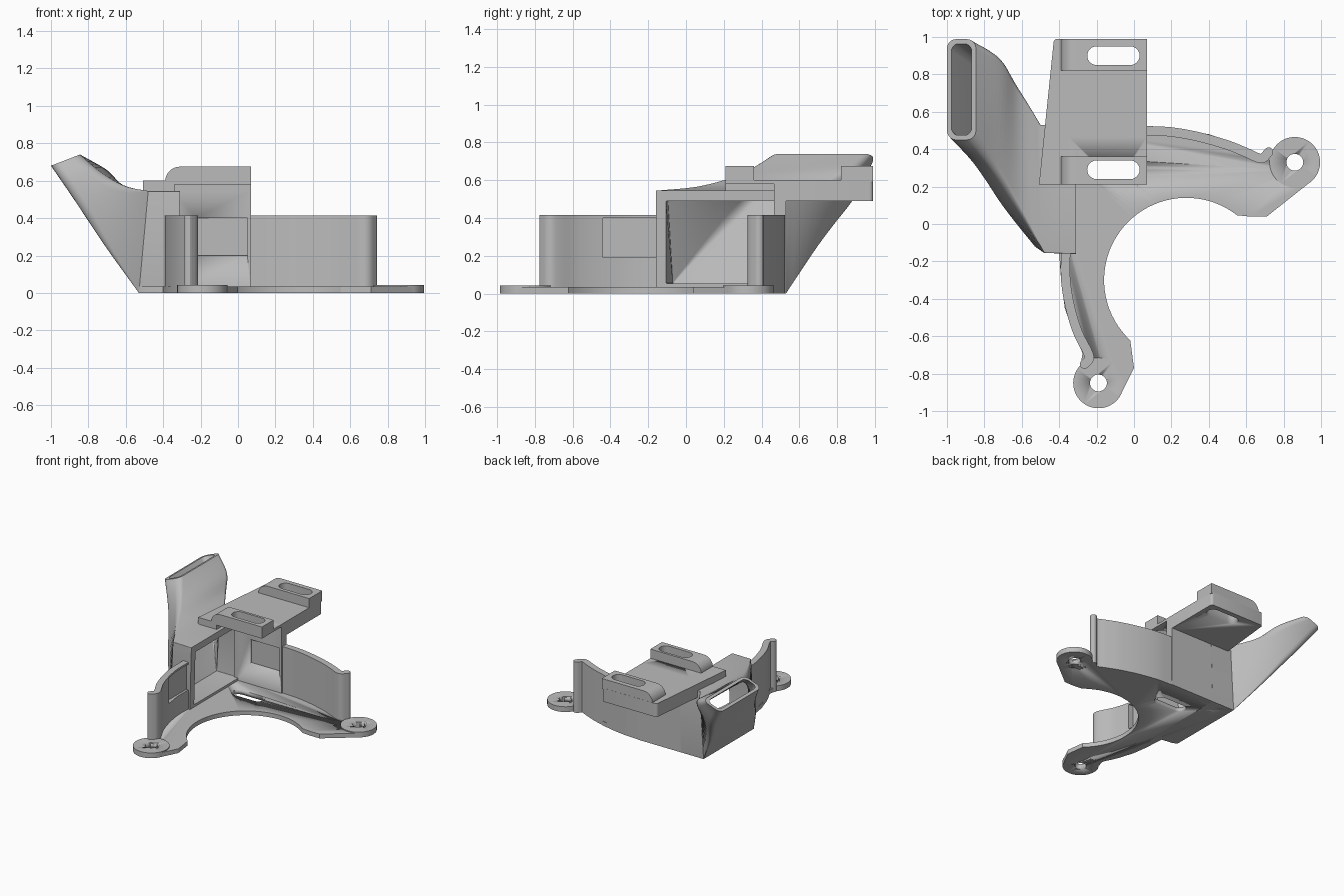
import bpy, bmesh, math
from mathutils import Vector

if "Cube" in bpy.data.objects:
    bpy.data.objects.remove(bpy.data.objects["Cube"])

grey = bpy.data.materials.new("plain grey")
grey.diffuse_color = (0.5, 0.5, 0.5, 1)
grey.use_nodes = True
grey.node_tree.nodes["Principled BSDF"].inputs["Base Color"].default_value = grey.diffuse_color


def make(name, bm):
    bmesh.ops.recalc_face_normals(bm, faces=bm.faces)
    me = bpy.data.meshes.new(name)
    bm.to_mesh(me)
    bm.free()
    ob = bpy.data.objects.new(name, me)
    bpy.context.collection.objects.link(ob)
    me.materials.append(grey)
    bpy.context.view_layer.objects.active = ob
    bpy.ops.object.select_all(action='DESELECT')
    ob.select_set(True)
    bpy.ops.object.shade_smooth_by_angle(angle=math.radians(30))
    return ob


def prism(name, pts, lo, hi, axis='z'):
    """Extrude an outline along z, or an (x, z) outline along y."""
    bm = bmesh.new()
    def put(p, h):
        return bm.verts.new((p[0], p[1], h) if axis == 'z' else (p[0], h, p[1]))
    a = [put(p, lo) for p in pts]
    b = [put(p, hi) for p in pts]
    bm.faces.new(a)
    bm.faces.new(b)
    for i in range(len(a)):
        j = (i + 1) % len(a)
        bm.faces.new((a[i], a[j], b[j], b[i]))
    return make(name, bm)


def box(name, x0, x1, y0, y1, z0, z1):
    return prism(name, [(x0, y0), (x1, y0), (x1, y1), (x0, y1)], z0, z1)


def arc(cx, cy, r, a0, a1, n):
    return [(cx + r * math.cos(math.radians(a0 + (a1 - a0) * i / n)),
             cy + r * math.sin(math.radians(a0 + (a1 - a0) * i / n))) for i in range(n + 1)]


def spline(pts, steps):
    """Smooth path through points (Catmull-Rom)."""
    v = [Vector(p) for p in pts]
    v = [2 * v[0] - v[1]] + v + [2 * v[-1] - v[-2]]
    out = []
    for i in range(1, len(v) - 2):
        a, b, c, d = v[i - 1:i + 3]
        for k in range(steps):
            t = k / steps
            out.append(0.5 * (2 * b + (c - a) * t + (2 * a - 5 * b + 4 * c - d) * t * t
                              + (3 * b - a - 3 * c + d) * t ** 3))
    return out + [v[-2]]


def cut(target, *cutters):
    for c in cutters:
        m = target.modifiers.new("cut", 'BOOLEAN')
        m.operation = 'DIFFERENCE'
        m.solver = 'EXACT'
        m.object = c
        c.hide_render = True
        c.hide_set(True)


def slot(name, y):
    """Long round-ended cutter."""
    return prism(name, arc(-0.02, y, 0.05, -90, 90, 12) + arc(-0.20, y, 0.05, 90, 270, 12), -0.1, 0.9)


def curved_wall(name, path, height, t=0.025):
    p = spline(path, 6)
    left, right = [], []
    for i, q in enumerate(p):
        d = (p[min(i + 1, len(p) - 1)] - p[max(i - 1, 0)]).normalized()
        n = Vector((-d.y, d.x)) * t
        left.append(q + n)
        right.append(q - n)
    # round tip at the free end
    a = math.degrees(math.atan2(d.y, d.x))
    tip = arc(p[-1].x, p[-1].y, t, a - 90, a + 90, 6)
    return prism(name, right[:-1] + [Vector(q) for q in tip] + left[-2::-1], 0.0, height)


# base plate
front_slot, back_slot = slot("front_slot_cutter", 0.29), slot("back_slot_cutter", 0.90)
ears = [(0.86, 0.33), (-0.19, -0.85)]
outline = ([(0.86, 0.33), (0.95, 0.23), (0.71, 0.04), (0.62, 0.04)] + arc(0.28, -0.3, 0.44, 52, 227, 40)
           + [(0.0, -0.77), (-0.06, -0.89), (-0.19, -0.85), (-0.285, -0.75), (-0.275, -0.69), (-0.325, -0.58),
              (-0.37, -0.45), (-0.39, -0.3), (-0.40, -0.155), (-0.50, -0.14), (-0.53, -0.12), (-0.53, 0.53), (0.07, 0.525),
              (0.2, 0.515), (0.4, 0.48), (0.55, 0.43), (0.68, 0.37), (0.74, 0.385)])
plate = prism("base_plate", outline, 0.0, 0.035)
cut(plate, front_slot)

# screw ears
for (x, y), side in zip(ears, ("right", "front")):
    hole = prism(side + "_hole_cutter", arc(x, y, 0.045, 0, 348.75, 31), -0.1, 0.2)
    ear = prism(side + "_ear", arc(x, y, 0.135, 0, 354.375, 63), 0.0, 0.043)
    cut(ear, hole)
    cut(plate, hole)

# curved guard walls with hooked ends
curved_wall("right_wall", [(0.06, 0.499), (0.2, 0.492), (0.35, 0.465), (0.5, 0.422), (0.6, 0.382),
                           (0.68, 0.35), (0.72, 0.385)], 0.415)
front_wall = curved_wall("front_wall", [(-0.365, -0.12), (-0.365, -0.3), (-0.34, -0.45), (-0.3, -0.58),
                                        (-0.25, -0.68), (-0.24, -0.72), (-0.265, -0.75)], 0.415)
cut(front_wall, box("front_pocket_cutter", -0.36, -0.25, -0.44, -0.13, 0.19, 0.40))

# back wall below the bracket
back_wall = box("back_wall", -0.36, 0.07, 0.465, 0.529, 0.0, 0.55)
cut(back_wall, box("back_pocket_cutter", -0.22, 0.05, 0.40, 0.49, 0.20, 0.40))

# mounting bracket: plate, thin front overhang and two slotted pads
r = 0.02
bracket = prism("bracket_plate", [(-0.482, 0.465), (0.07, 0.465)] + arc(0.07 - r, 0.99 - r, r, 0, 90, 4)
                + arc(-0.43 + r, 0.99 - r, r, 90, 175, 4), 0.49, 0.60)
lip = box("bracket_front_lip", -0.35, 0.07, 0.21, 0.466, 0.58, 0.60)
prism("bracket_left_foot", [(-0.508, 0.21), (-0.34, 0.21), (-0.34, 0.466), (-0.482, 0.466)], 0.50, 0.60)
side_profile = [(0.07, 0.59), (0.07, 0.675)] + arc(-0.31, 0.595, 0.08, 90, 180, 8) + [(-0.39, 0.59)]
pads = [prism("front_pad", side_profile, 0.21, 0.36, 'y'), prism("back_pad", side_profile, 0.82, 0.989, 'y')]
cut(bracket, back_slot)
cut(lip, front_slot)
cut(pads[0], front_slot)
cut(pads[1], back_slot)

# air duct: rounded rectangular rings lofted from the side opening up to the nozzle
# each ring: front-bottom, back-bottom, back-top, front-top
key = [[(-0.53, -0.12, 0), (-0.53, 0.53, 0), (-0.50, 0.53, 0.545), (-0.48, -0.155, 0.545)],
       [(-0.71, 0.10, 0.25), (-0.71, 0.71, 0.25), (-0.62, 0.74, 0.58), (-0.60, 0.05, 0.57)],
       [(-0.87, 0.32, 0.49), (-0.87, 0.90, 0.49), (-0.70, 0.89, 0.66), (-0.73, 0.27, 0.64)],
       [(-1.0, 0.45, 0.68), (-1.0, 0.988, 0.68), (-0.845, 0.988, 0.74), (-0.845, 0.45, 0.74)]]
tracks = [spline([k[c] for k in key], 6) for c in range(4)]
rings = [list(c) for c in zip(*tracks)]
mouth = [Vector(p) for p in ((-0.325, -0.16, 0), (-0.325, 0.53, 0), (-0.31, 0.53, 0.545), (-0.31, -0.16, 0.545))]
rings = [mouth] + rings


def ring_points(c, inset, rad):
    w = ((c[1] - c[0]).length + (c[2] - c[3]).length) / 2
    h = ((c[3] - c[0]).length + (c[2] - c[1]).length) / 2
    x0, x1, y0, y1 = inset + rad, w - inset - rad, inset + rad, h - inset - rad
    flat = (arc(x1, y0, rad, -90, 0, 5) + arc(x1, y1, rad, 0, 90, 5)
            + arc(x0, y1, rad, 90, 180, 5) + arc(x0, y0, rad, 180, 270, 5))
    return [c[0].lerp(c[1], u / w).lerp(c[3].lerp(c[2], u / w), v / h) for u, v in flat]


bm = bmesh.new()
last = len(rings) - 1
shells = []
for inner in (False, True):
    loops = []
    for i, c in enumerate(rings):
        f = max(0, i - 1) / (last - 1)
        rad = 0.004 + 0.046 * min(1, f * 2)
        inset = (0.055 - 0.03 * f) if inner else 0.0
        loops.append([bm.verts.new(p) for p in ring_points(c, inset, rad * (0.8 if inner else 1))])
    shells.append(loops)
    for a, b in zip(loops, loops[1:]):
        for i in range(len(a)):
            j = (i + 1) % len(a)
            bm.faces.new((a[i], a[j], b[j], b[i]))
for k in (0, last):
    a, b = shells[0][k], shells[1][k]
    for i in range(len(a)):
        j = (i + 1) % len(a)
        bm.faces.new((a[i], a[j], b[j], b[i]))
make("air_duct", bm)
